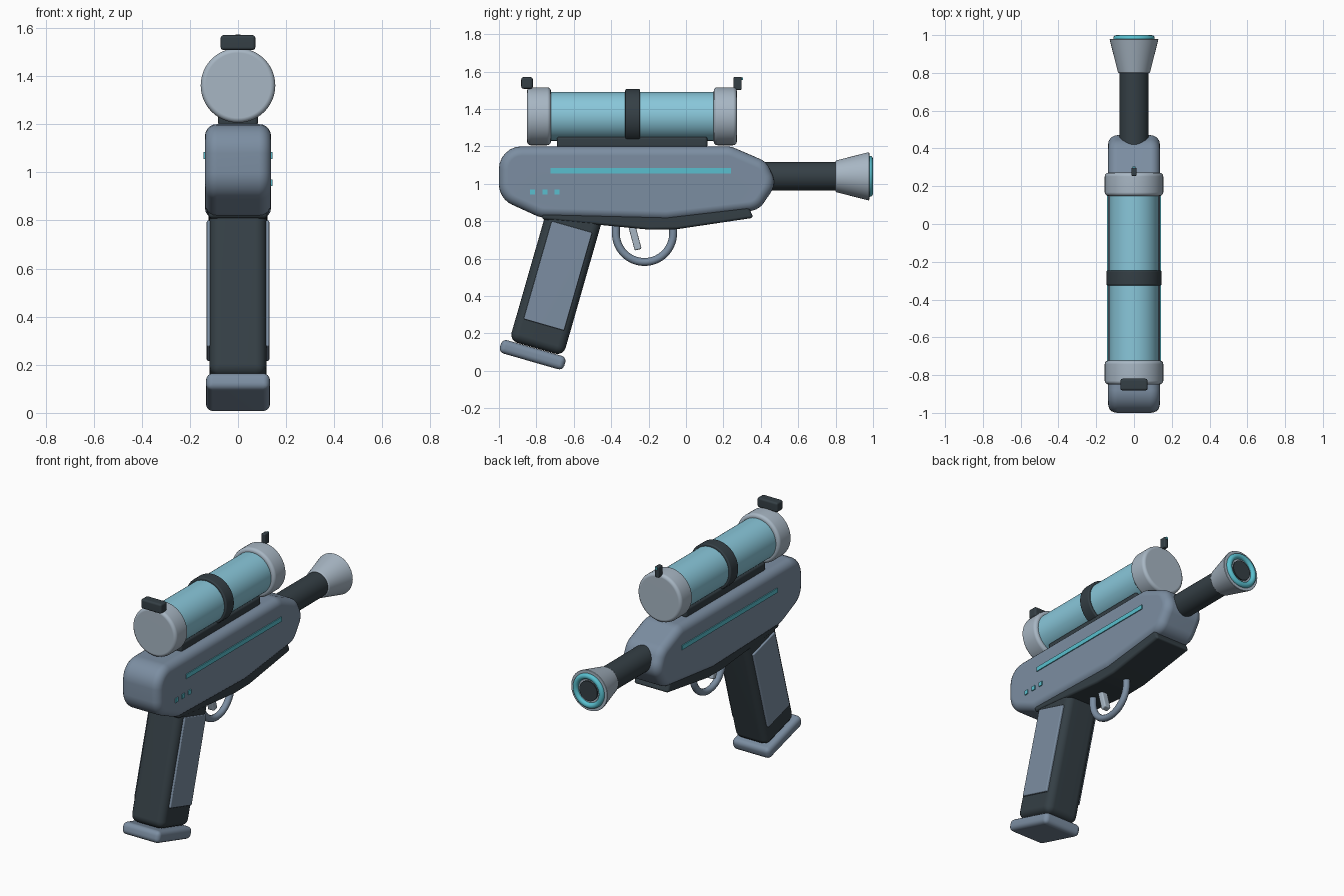
import bpy, bmesh, math
from mathutils import Vector, Matrix

cube = bpy.data.objects.get("Cube")
if cube:
    bpy.data.objects.remove(cube, do_unlink=True)


def material(name, rgb):
    m = bpy.data.materials.new(name)
    m.use_nodes = True
    m.diffuse_color = (*rgb, 1)
    m.node_tree.nodes["Principled BSDF"].inputs["Base Color"].default_value = (*rgb, 1)
    return m


SLATE = material("slate_blue", (0.2, 0.27, 0.36))
SILVER = material("pale_steel", (0.39, 0.47, 0.55))
DARK = material("charcoal", (0.035, 0.05, 0.06))
TEAL = material("glow_teal", (0.1, 0.52, 0.62))
GLASS = material("tank_blue", (0.25, 0.57, 0.7))


def finish(name, bm, mat, bevel=0.0, segments=4, clamp=True):
    """Turn a bmesh into a bevelled, smooth-shaded object."""
    bmesh.ops.recalc_face_normals(bm, faces=bm.faces)
    mesh = bpy.data.meshes.new(name)
    bm.to_mesh(mesh)
    bm.free()
    mesh.materials.append(mat)
    obj = bpy.data.objects.new(name, mesh)
    bpy.context.collection.objects.link(obj)
    bpy.ops.object.select_all(action='DESELECT')
    bpy.context.view_layer.objects.active = obj
    obj.select_set(True)
    if bevel:
        mod = obj.modifiers.new("bevel", 'BEVEL')
        mod.width = bevel
        mod.segments = segments
        mod.limit_method = 'ANGLE'
        mod.angle_limit = math.radians(40)
        mod.use_clamp_overlap = clamp
        bpy.ops.object.modifier_apply(modifier=mod.name)
    bpy.ops.object.shade_smooth_by_angle(angle=math.radians(35))
    mod = obj.modifiers.new("normals", 'WEIGHTED_NORMAL')
    mod.keep_sharp = True
    return obj


def box(name, center, size, mat, bevel=0.0, tilt=0.0):
    bm = bmesh.new()
    place = Matrix.Translation(center) @ Matrix.Rotation(math.radians(tilt), 4, 'X')
    bmesh.ops.create_cube(bm, size=1, matrix=place @ Matrix.Diagonal((*size, 1)))
    return finish(name, bm, mat, bevel)


def lathe(name, points, z, mat, bevel=0.0, sides=64):
    """Spin (y, radius) points around a lengthwise axis at height z."""
    bm = bmesh.new()
    rings = []
    for y, r in points:
        angles = [math.tau * i / sides for i in range(sides)]
        rings.append([bm.verts.new((r * math.cos(a), y, z + r * math.sin(a))) for a in angles])
    for a, b in zip(rings, rings[1:]):
        for i in range(sides):
            j = (i + 1) % sides
            bm.faces.new((a[i], a[j], b[j], b[i]))
    bm.faces.new(rings[0])
    bm.faces.new(rings[-1])
    return finish(name, bm, mat, bevel, 3)


def fillet(corners, steps=6):
    """Round each (y, z, radius) corner of a closed outline."""
    out = []
    for i, (y, z, r) in enumerate(corners):
        p = Vector((y, z))
        a = (Vector(corners[i - 1][:2]) - p).normalized()
        b = (Vector(corners[(i + 1) % len(corners)][:2]) - p).normalized()
        if r == 0:
            out.append(p)
            continue
        half = a.angle(b) / 2
        center = p + (a + b).normalized() * (r / math.sin(half))
        run = r / math.tan(half)
        u, v = p + a * run - center, p + b * run - center
        turn = u.angle_signed(v)
        for k in range(steps + 1):
            out.append(center + Matrix.Rotation(-turn * k / steps, 2) @ u)
    return out


def prism(name, outline, half_width, mat, bevel, clamp=True):
    bm = bmesh.new()
    face = bm.faces.new([bm.verts.new((-half_width, y, z)) for y, z in outline])
    ext = bmesh.ops.extrude_face_region(bm, geom=[face])["geom"]
    verts = [g for g in ext if isinstance(g, bmesh.types.BMVert)]
    bmesh.ops.translate(bm, verts=verts, vec=(2 * half_width, 0, 0))
    return finish(name, bm, mat, bevel, 5, clamp)


def sweep(name, path, radius, mat, closed=False, sides=12):
    """Round tube along a path of (y, z) directions around a center line."""
    bm = bmesh.new()
    rings = []
    for p, out in path:
        ring = []
        for i in range(sides):
            a = math.tau * i / sides
            side = p[1]
            ring.append(bm.verts.new(p[0] + out * radius * math.cos(a) + side * radius * math.sin(a)))
        rings.append(ring)
    pairs = list(zip(rings, rings[1:])) + ([(rings[-1], rings[0])] if closed else [])
    for a, b in pairs:
        for i in range(sides):
            j = (i + 1) % sides
            bm.faces.new((a[i], a[j], b[j], b[i]))
    if not closed:
        bm.faces.new(rings[0])
        bm.faces.new(rings[-1])
    return finish(name, bm, mat)


# Body shell and dark underside
body = fillet([(-1.0, 1.2, 0.12), (0.24, 1.2, 0.12), (0.43, 1.118, 0.1), (0.485, 1.0, 0.1),
               (0.39, 0.86, 0.1), (-0.1, 0.803, 0.15), (-0.78, 0.82, 0.12), (-1.0, 0.92, 0.12)])
prism("body", body, 0.1375, SLATE, 0.05, clamp=False)
under = [(-0.77, 0.86), (0.33, 0.89), (0.36, 0.818), (-0.05, 0.757), (-0.2, 0.755), (-0.77, 0.81)]
prism("underside_plate", under, 0.122, DARK, 0.015)

# Glowing stripes on both sides, indicator lights on one
for side, label in ((1, "left"), (-1, "right")):
    box(label + "_stripe", (side * 0.139, -0.242, 1.07), (0.009, 0.965, 0.028), TEAL)
for i in range(3):
    box(f"indicator_light_{i + 1}", (0.139, -0.82 + 0.065 * i, 0.957), (0.009, 0.027, 0.027), TEAL)

# Grip, side panels and base
LEAN = -16
box("grip", (0, -0.69, 0.505), (0.236, 0.3, 0.8), DARK, 0.045, LEAN)
for side, label in ((1, "left"), (-1, "right")):
    box(label + "_grip_panel", (side * 0.115, -0.685, 0.508), (0.03, 0.226, 0.545), SLATE, 0.006, LEAN)
box("grip_base", (0, -0.82, 0.086), (0.266, 0.358, 0.074), SLATE, 0.028, LEAN)

# Trigger and guard
box("trigger", (0, -0.275, 0.72), (0.045, 0.038, 0.15), SILVER, 0.008, 15)
guard = []
for i in range(33):
    a = math.pi + math.pi * i / 32
    out = Vector((0, math.cos(a), math.sin(a)))
    guard.append(((Vector((0, -0.222, 0.735)) + out * 0.153, Vector((1, 0, 0))), out))
lift = Vector((0, 0, 0.06))
guard.insert(0, ((guard[0][0][0] + lift, guard[0][0][1]), guard[0][1]))
guard.append(((guard[-1][0][0] + lift, guard[-1][0][1]), guard[-1][1]))
sweep("trigger_guard", guard, 0.021, SLATE)

# Barrel and flared muzzle
BORE = 1.04
lathe("barrel", [(0.4, 0.077), (0.82, 0.077)], BORE, DARK)
lathe("muzzle", [(0.8, 0.084), (0.98, 0.13)], BORE, SILVER, 0.006)
lathe("bore_disc", [(0.96, 0.063), (0.988, 0.063)], BORE, DARK)
ring = []
for i in range(64):
    a = math.tau * i / 64
    out = Vector((math.cos(a), 0, math.sin(a)))
    ring.append(((Vector((0, 0.982, BORE)) + out * 0.092, Vector((0, 1, 0))), out))
sweep("muzzle_ring", ring, 0.018, TEAL, closed=True)

# Tank with end caps, strap and mounting rail
TANK = 1.361
lathe("tank", [(-0.78, 0.131), (0.21, 0.131)], TANK, GLASS)
lathe("front_cap", [(-0.85, 0.155), (-0.722, 0.155)], TANK, SILVER, 0.02)
lathe("back_cap", [(0.148, 0.155), (0.272, 0.155)], TANK, SILVER, 0.02)
lathe("tank_strap", [(-0.325, 0.146), (-0.245, 0.146)], TANK, DARK, 0.008)
box("mounting_rail", (0, -0.288, 1.222), (0.166, 0.805, 0.06), DARK, 0.015)

# Sights
box("wide_sight", (0, -0.85, 1.539), (0.144, 0.062, 0.062), DARK, 0.012)
box("sight_post", (0, 0.276, 1.537), (0.028, 0.044, 0.07), DARK, 0.007)
box("sight_dot", (0, 0.3, 1.562), (0.014, 0.008, 0.014), TEAL)
